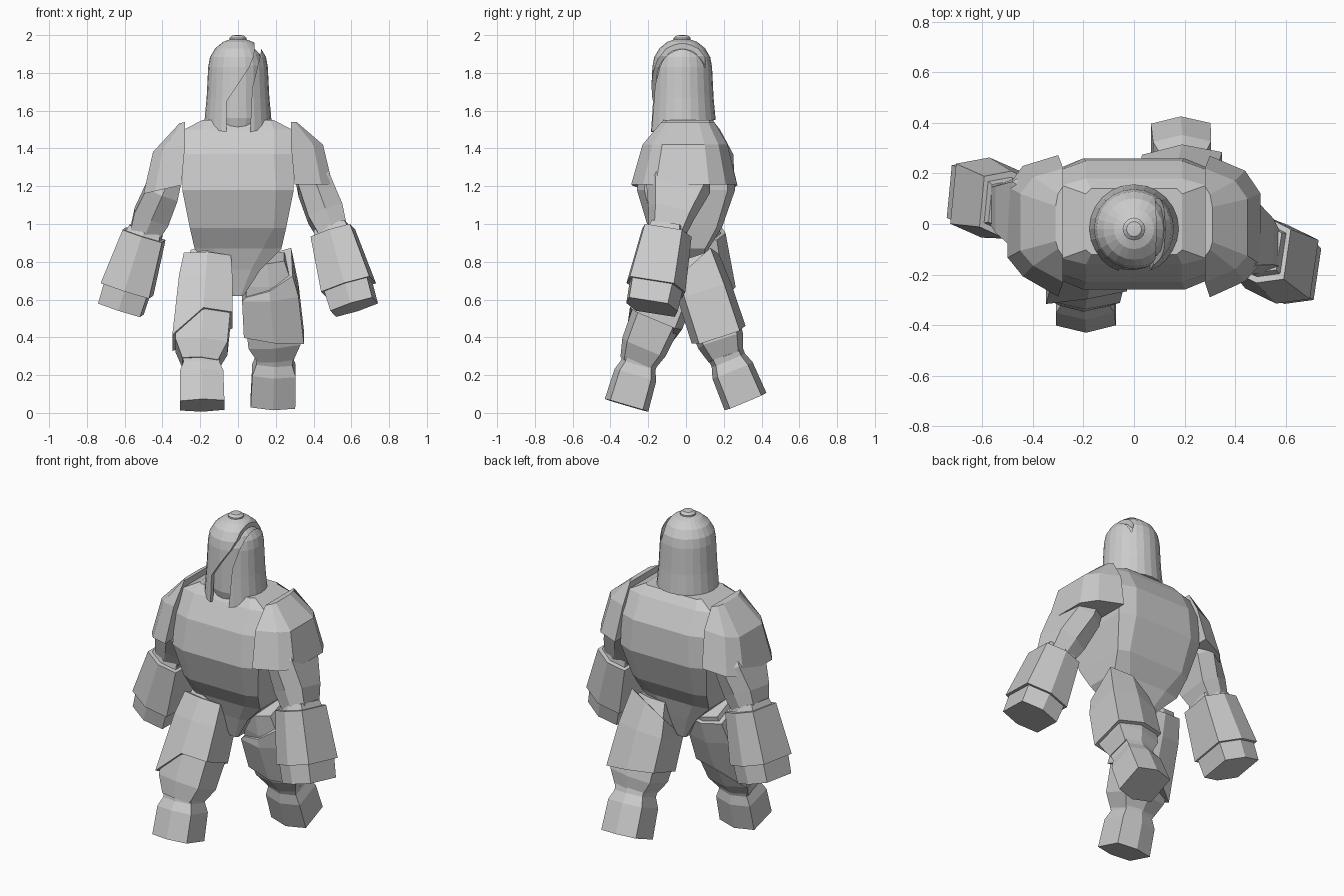
import bpy, bmesh, math
from mathutils import Vector

cube = bpy.data.objects.get("Cube")
if cube:
    bpy.data.objects.remove(cube)

GREY = bpy.data.materials.new("light_grey")
GREY.use_nodes = True
GREY.diffuse_color = (0.6, 0.6, 0.6, 1)
GREY.node_tree.nodes["Principled BSDF"].inputs["Base Color"].default_value = (0.6, 0.6, 0.6, 1)

HEX = [(0, -1), (1, -0.75), (1, 0.75), (0, 1), (-1, 0.75), (-1, -0.75)]
HEAD_Y = -0.02


def loft(name, rings, cap_start=True, cap_end=True):
    """Skin a list of equal-length point rings into a flat-shaded mesh."""
    bm = bmesh.new()
    loops = [[bm.verts.new(p) for p in ring] for ring in rings]
    n = len(loops[0])
    for a, b in zip(loops, loops[1:]):
        for i in range(n):
            j = (i + 1) % n
            bm.faces.new((a[i], a[j], b[j], b[i]))
    if cap_start:
        bm.faces.new(loops[0])
    if cap_end:
        bm.faces.new(loops[-1])
    bmesh.ops.recalc_face_normals(bm, faces=bm.faces)
    mesh = bpy.data.meshes.new(name)
    bm.to_mesh(mesh)
    bm.free()
    mesh.materials.append(GREY)
    obj = bpy.data.objects.new(name, mesh)
    bpy.context.collection.objects.link(obj)
    return obj


def hex_ring(centre, axis, rx, ry, slide=None, twist=0):
    """Six-sided ring square to an axis; slide(a, b) moves points along the axis."""
    w = Vector(axis).normalized()
    u = (Vector((1, 0, 0)) - w * w.x).normalized()
    v = w.cross(u)
    c, s = math.cos(twist), math.sin(twist)
    return [Vector(centre) + u * (a * c - b * s) * rx + v * (a * s + b * c) * ry
            + w * (slide(a, b) if slide else 0) for a, b in HEX]


def limb(name, start, end, sections, twist=0):
    """Hexagonal limb: sections are (position 0-1, half width, half depth[, slide])."""
    s, e = Vector(start), Vector(end)
    return loft(name, [hex_ring(s.lerp(e, t), e - s, rx, ry, *rest, twist=twist)
                       for t, rx, ry, *rest in sections])


def lathe(name, profile, n, caps=(True, True), rim=None):
    """Turn a profile about the head's axis; rim(y) tilts the first ring."""
    rings = []
    for i, (r, z) in enumerate(profile):
        pts = [(r * math.cos(k * math.tau / n), r * math.sin(k * math.tau / n)) for k in range(n)]
        rings.append([(x, y + HEAD_Y, z + (rim(y) if rim and i == 0 else 0)) for x, y in pts])
    return loft(name, rings, *caps)


def body_ring(z, w, inner, front, back):
    half = [(inner, front), (w, front * 0.85), (w, back * 0.85), (inner, back)]
    return [(x, y, z) for x, y in half] + [(-x, y, z) for x, y in reversed(half)]


# Torso tapering into a pelvis wedge
loft("torso", [body_ring(*r) for r in (
    (0.62, 0.03, 0.015, -0.05, 0.05), (0.76, 0.12, 0.07, -0.09, 0.09),
    (0.87, 0.23, 0.13, -0.13, 0.12), (0.98, 0.255, 0.19, -0.20, 0.19),
    (1.18, 0.295, 0.20, -0.26, 0.26), (1.37, 0.295, 0.19, -0.23, 0.25),
    (1.50, 0.285, 0.19, -0.16, 0.18), (1.55, 0.19, 0.17, -0.12, 0.14))])

# Shoulder pads, the right one swung back with its arm
for side, name, drop, swing in ((1, "left", 0, 0), (-1, "right", -0.05, 0.12)):
    pad = []
    for z, inner, outer, front, back in ((1.21, 0.30, 0.50, -0.29, 0.27),
                                         (1.42, 0.28, 0.45, -0.23, 0.22),
                                         (1.54, 0.28, 0.31, -0.13, 0.15)):
        mid = inner + (outer - inner) * 0.7
        outline = [(inner, front), (mid, front * 0.78), (outer, front * 0.55),
                   (outer, back * 0.45), (mid, back * 0.78), (inner, back)]
        pad.append([(side * x, y + swing * (x - 0.28), z + drop * (x - 0.28) / 0.22)
                    for x, y in outline])
    loft(name + "_shoulder_pad", pad)

# Arms, each posed along its own line
ARMS = {"left": ((0.365, -0.02, 1.30), (0.50, -0.10, 0.96), (0.615, -0.18, 0.56), 0.18),
        "right": ((-0.365, 0.03, 1.26), (-0.495, 0.075, 0.95), (-0.62, 0.115, 0.55), 0.12)}
for name, (shoulder, elbow, hand, twist) in ARMS.items():
    limb(name + "_upper_arm", shoulder, elbow,
         [(0, 0.07, 0.15), (0.28, 0.088, 0.175), (0.72, 0.096, 0.125), (1.06, 0.075, 0.095)])
    limb(name + "_cuff", elbow, hand, [(-0.06, 0.085, 0.10), (0.1, 0.10, 0.12)], twist)
    limb(name + "_gauntlet", elbow, hand, [(0.02, 0.11, 0.135), (0.74, 0.135, 0.16)], twist)
    limb(name + "_fist", elbow, hand, [(0.7, 0.12, 0.145), (1.0, 0.117, 0.14)], twist)


# Thigh plate edges: the right one drops on its outer side, the left one is angled
def right_low(a, b):
    return 0.15 if a < 0 else 0


def left_top(a, b):
    return 0.06 * b - 0.05 * a


def left_low(a, b):
    return 0.03 * a


# Legs in a stride
LEGS = {"right": ((-0.16, -0.02, 0.83), (-0.195, -0.23, 0.33), (-0.19, -0.315, 0.04),
                  [(0.05, 0.125, 0.125), (0.3, 0.142, 0.142), (0.66, 0.155, 0.15, right_low)]),
        "left": ((0.155, 0.04, 0.82), (0.195, 0.19, 0.36), (0.185, 0.315, 0.06),
                 [(0.17, 0.128, 0.135, left_top), (0.4, 0.15, 0.148), (0.88, 0.157, 0.15, left_low)])}
for name, (hip, knee, foot, plate) in LEGS.items():
    limb(name + "_thigh", hip, knee,
         [(0, 0.09, 0.10), (0.25, 0.12, 0.125), (0.6, 0.143, 0.137), (0.96, 0.138, 0.125), (1.14, 0.095, 0.095)])
    limb(name + "_shin", knee, foot,
         [(-0.08, 0.105, 0.10), (0.27, 0.095, 0.095), (0.45, 0.115, 0.115), (1.0, 0.118, 0.12)])
    limb(name + "_thigh_plate", hip, knee, plate)

# Head, helmet shell and top knob
lathe("head", [(0.12, 1.48), (0.142, 1.56), (0.138, 1.84), (0.115, 1.90), (0.07, 1.945), (0.02, 1.96)], 20)
dome = [(0.158 * math.cos(a), 1.83 + 0.155 * math.sin(a))
        for a in (math.radians(d) for d in (0, 20, 40, 60, 80, 88))]
helmet = lathe("helmet", [(0.177, 1.55), (0.166, 1.67)] + dome, 24, (False, True),
               lambda y: 0.38 * min(y, 0))
lathe("helmet_knob", [(0.045, 1.965), (0.045, 1.985), (0.03, 1.998), (0.01, 2.0)], 12)

# Slanted slit through the front and left of the helmet
SLIT = [(-0.06, 1.40), (-0.06, 1.65), (0.00, 1.74), (0.06, 1.83), (0.085, 1.89),
        (0.09, 1.98), (0.13, 1.98), (0.118, 1.89), (0.075, 1.72), (0.06, 1.40)]
cutter = loft("slit_cutter", [[(x, y, z) for x, z in SLIT] for y in (-0.3, 0.10)])
cutter.hide_render = True

thick = helmet.modifiers.new("thickness", 'SOLIDIFY')
thick.thickness = 0.024
thick.offset = -1
cut = helmet.modifiers.new("slit", 'BOOLEAN')
cut.operation = 'DIFFERENCE'
cut.solver = 'EXACT'
cut.object = cutter

# Bake the cut so no helper is left behind
bpy.context.view_layer.update()
graph = bpy.context.evaluated_depsgraph_get()
baked = bpy.data.meshes.new_from_object(helmet.evaluated_get(graph))
helmet.modifiers.clear()
helmet.data = baked
bpy.data.objects.remove(cutter)
